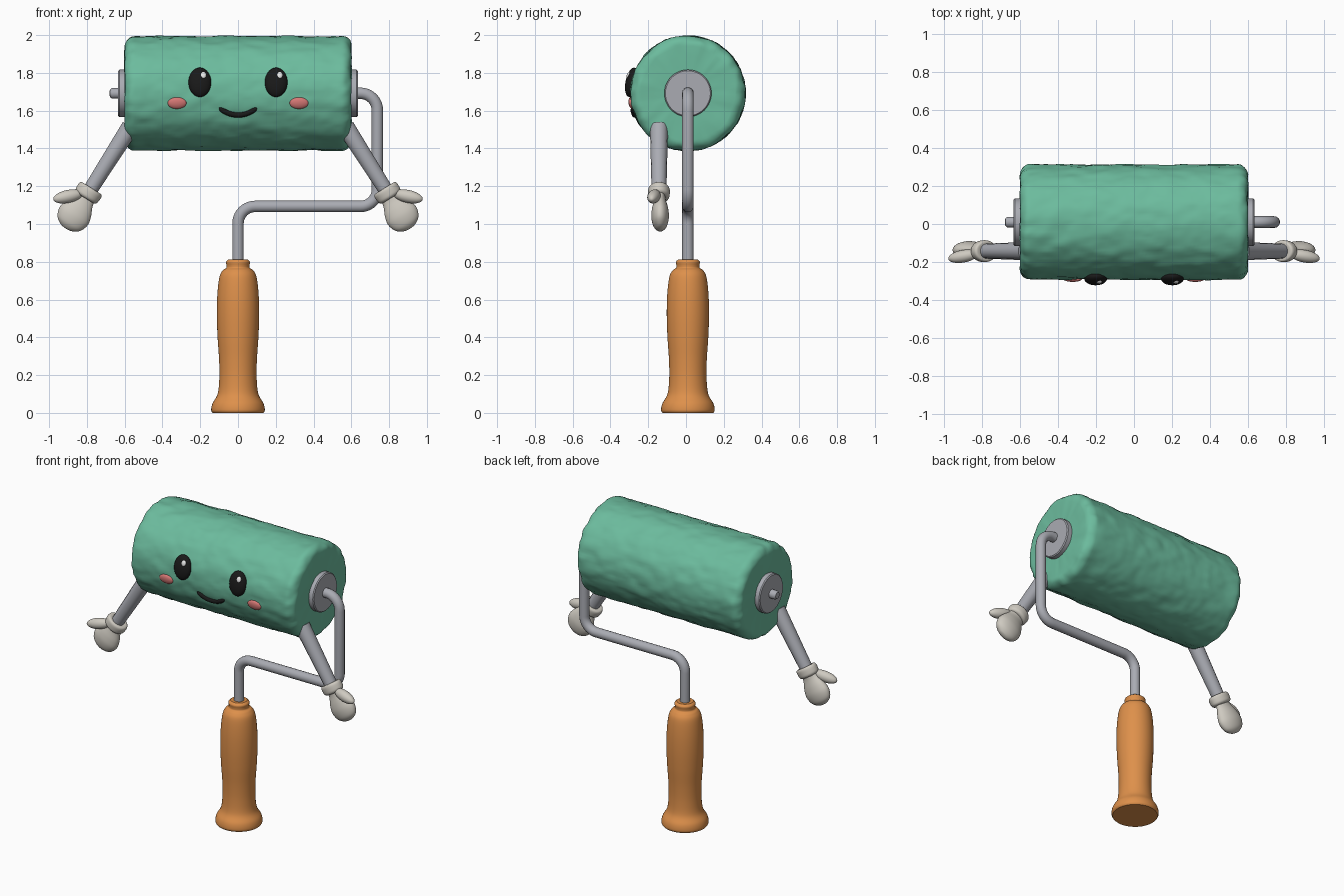
import bpy, bmesh
from math import sin, cos, pi, sqrt, asin, radians
from mathutils import Vector, Matrix, noise

cube = bpy.data.objects.get("Cube")
if cube:
    bpy.data.objects.remove(cube)

built = []
MID_Y, MID_Z, ROLL_R, HALF = 0.01, 1.692, 0.303, 0.6


def material(name, rgb):
    m = bpy.data.materials.new(name)
    m.use_nodes = True
    m.diffuse_color = (*rgb, 1)
    m.node_tree.nodes["Principled BSDF"].inputs["Base Color"].default_value = (*rgb, 1)
    return m


green = material("roller green", (0.15, 0.50, 0.34))
orange = material("handle orange", (0.73, 0.28, 0.07))
metal = material("metal grey", (0.40, 0.41, 0.45))
cream = material("glove cream", (0.62, 0.59, 0.53))
black = material("face black", (0.01, 0.01, 0.01))
pink = material("cheek pink", (0.68, 0.19, 0.18))
white = material("eye shine white", (0.85, 0.85, 0.85))


def add(name, bm, mat, matrix=Matrix()):
    bmesh.ops.remove_doubles(bm, verts=bm.verts, dist=1e-5)
    bmesh.ops.recalc_face_normals(bm, faces=bm.faces)
    me = bpy.data.meshes.new(name)
    bm.to_mesh(me)
    bm.free()
    me.materials.append(mat)
    ob = bpy.data.objects.new(name, me)
    ob.matrix_world = matrix
    bpy.context.collection.objects.link(ob)
    built.append(ob)
    return ob


def frame(origin, axis, flat=1.0):
    """Place local z along the axis, keeping local y along world y."""
    z, y = Vector(axis).normalized(), Vector((0, 1, 0))
    m = Matrix((y.cross(z), y * flat, z)).transposed().to_4x4()
    return Matrix.Translation(origin) @ m


def spline(pts, steps=6):
    """Smooth curve through (radius, height) points."""
    p = [Vector(q) for q in (pts[0], *pts, pts[-1])]
    out = []
    for a, b, c, d in zip(p, p[1:], p[2:], p[3:]):
        for i in range(steps):
            t = i / steps
            out.append(0.5 * (2 * b + (c - a) * t + (2 * a - 5 * b + 4 * c - d) * t * t
                              + (3 * b - a - 3 * c + d) * t ** 3))
    return out + [p[-1]]


def lathe(profile, segs=40):
    bm = bmesh.new()
    vs = [bm.verts.new((max(r, 0), 0, h)) for r, h in profile]
    es = [bm.edges.new(e) for e in zip(vs, vs[1:])]
    bmesh.ops.spin(bm, geom=vs + es, cent=(0, 0, 0), axis=(0, 0, 1), angle=2 * pi, steps=segs)
    bmesh.ops.remove_doubles(bm, verts=bm.verts, dist=1e-5)
    return bm


def tube(name, path, radii, mat):
    cu = bpy.data.curves.new(name, "CURVE")
    cu.dimensions, cu.bevel_depth, cu.bevel_resolution, cu.use_fill_caps = "3D", 1, 5, True
    sp = cu.splines.new("POLY")
    sp.points.add(len(path) - 1)
    for point, co, r in zip(sp.points, path, radii):
        point.co, point.radius = (*co, 1), r
    ob = bpy.data.objects.new(name, cu)
    bpy.context.collection.objects.link(ob)
    bm = bmesh.new()
    bm.from_mesh(ob.to_mesh())
    bpy.data.objects.remove(ob)
    bpy.data.curves.remove(cu)
    return add(name, bm, mat)


def rounded(corners, radius, steps=10):
    """Polyline with every inner corner bent round."""
    pts = [Vector(c) for c in corners]
    out = [pts[0]]
    for a, b, c in zip(pts, pts[1:], pts[2:]):
        u, v = (a - b).normalized(), (c - b).normalized()
        centre = b + (u + v) * radius
        for i in range(steps + 1):
            t = pi / 2 * i / steps
            out.append(centre - v * radius * cos(t) - u * radius * sin(t))
    return out + [pts[-1]]


def ellipsoid(name, centre, size, mat, rot=Matrix()):
    bm = bmesh.new()
    bmesh.ops.create_uvsphere(bm, u_segments=32, v_segments=18, radius=1)
    return add(name, bm, mat, Matrix.Translation(centre) @ rot @ Matrix.Diagonal((*size, 1)))


def front_y(z):
    return MID_Y - sqrt(ROLL_R ** 2 - (z - MID_Z) ** 2)


def tilt(z):
    return Matrix.Rotation(-asin((z - MID_Z) / ROLL_R), 4, "X")


# Fluffy roller sleeve with lumpy surface
edge = 0.055
half = [(r * ROLL_R * 0.8, HALF) for r in (0, 0.25, 0.4, 0.6, 0.8)]
half += [(ROLL_R - edge + edge * sin(t * pi / 16), HALF - edge + edge * cos(t * pi / 16)) for t in range(9)]
side = [(ROLL_R, (HALF - edge) * (1 - i / 30)) for i in range(1, 31)]
upper = half + side
bm = lathe(upper + [(r, -h) for r, h in reversed(upper[:-1])], 110)
bm.normal_update()
shifts = []
for v in bm.verts:
    p = Vector((v.co.x * 16, v.co.y * 16, v.co.z * 9))
    shifts.append(0.007 * noise.noise(p) + 0.003 * noise.noise(p * 2.3))
for v, s in zip(bm.verts, shifts):
    out = Vector((v.co.x, v.co.y, 0))
    if out.length > 0.1:
        v.co += (out.normalized() + Vector((0, 0, v.co.z))) * s
add("roller_sleeve", bm, green, frame((0, MID_Y, MID_Z), (1, 0, 0)))

# End caps and axle stub
for s, label in ((1, "left"), (-1, "right")):
    cap = [(0, 0), (0.125, 0), (0.125, 0.048), (0.119, 0.054), (0, 0.054)]
    add(label + "_end_cap", lathe(cap, 48), metal, frame((s * 0.58, MID_Y, MID_Z), (s, 0, 0)))
stub = [(0, 0), (0.028, 0), (0.028, 0.062), (0.02, 0.073), (0, 0.076)]
add("axle_stub", lathe(stub), metal, frame((-0.605, MID_Y, MID_Z), (-1, 0, 0)))

# Bent wire frame
wire = rounded([(0.6, MID_Y, MID_Z), (0.738, MID_Y, MID_Z), (0.738, MID_Y, 1.093),
                (0, MID_Y, 1.093), (0, MID_Y, 0.76)], 0.09)
tube("wire_frame", wire, [0.031] * len(wire), metal)

# Turned handle
grip = spline([(0.135, 0), (0.142, 0.015), (0.135, 0.05), (0.108, 0.1), (0.099, 0.18), (0.1, 0.28),
               (0.108, 0.4), (0.112, 0.52), (0.109, 0.63), (0.098, 0.72), (0.08, 0.755), (0.063, 0.767),
               (0.061, 0.78), (0.063, 0.8), (0.05, 0.813)])
add("handle", lathe([(0, 0)] + grip + [(0, 0.813)], 48), orange, Matrix.Translation((0, MID_Y, 0)))

# Arms and mitten hands
palm = spline([(0, 0), (0.045, 0.005), (0.058, 0.05), (0.08, 0.1), (0.088, 0.145),
               (0.072, 0.19), (0.035, 0.216), (0, 0.222)])
cuff = spline([(0.03, -0.03), (0.058, -0.032), (0.069, -0.022), (0.07, 0), (0.066, 0.02),
               (0.052, 0.03), (0.03, 0.03)])
ARM_Y = -0.143
for s, label in ((1, "left"), (-1, "right")):
    shoulder, wrist = Vector((s * 0.57, ARM_Y, 1.515)), Vector((s * 0.793, ARM_Y, 1.163))
    d = wrist - shoulder
    tube(label + "_arm", [shoulder, wrist], [0.048, 0.039], metal)
    add(label + "_cuff", lathe([(0, -0.03)] + cuff + [(0, 0.03)]), cream, frame(wrist, d, 0.82))
    add(label + "_palm", lathe(palm), cream, frame(wrist + Vector((0, 0.006, 0)), d, 0.53))
    ellipsoid(label + "_thumb", (s * 0.9, ARM_Y - 0.027, 1.146), (0.081, 0.033, 0.034), cream,
              Matrix.Rotation(s * radians(12), 4, "Y") @ Matrix.Rotation(-s * radians(10), 4, "Z"))

# Eyes, shines and cheeks
for s, label in ((1, "left"), (-1, "right")):
    ellipsoid(label + "_eye", (s * 0.202, front_y(1.75), 1.75), (0.06, 0.033, 0.079), black, tilt(1.75))
    ellipsoid(label + "_eye_shine", (s * 0.202 + 0.018, -0.304, 1.787), (0.016, 0.01, 0.019), white, tilt(1.787))
    ellipsoid(label + "_cheek", (s * 0.323, front_y(1.64), 1.64), (0.05, 0.016, 0.031), pink, tilt(1.64))

# Smile
smile, widths = [], []
for i in range(25):
    t = i / 12 - 1
    z = 1.577 + 0.037 * t * t
    smile.append((0.1 * t, front_y(z) - 0.002, z))
    widths.append(max(0.003, 0.014 * (1 - t ** 8) ** 0.5))
tube("smile", smile, widths, black)

# Smooth shading with sharp edges kept
bpy.ops.object.select_all(action="DESELECT")
for ob in built:
    ob.select_set(True)
bpy.context.view_layer.objects.active = built[0]
bpy.ops.object.shade_smooth_by_angle(angle=radians(40))
